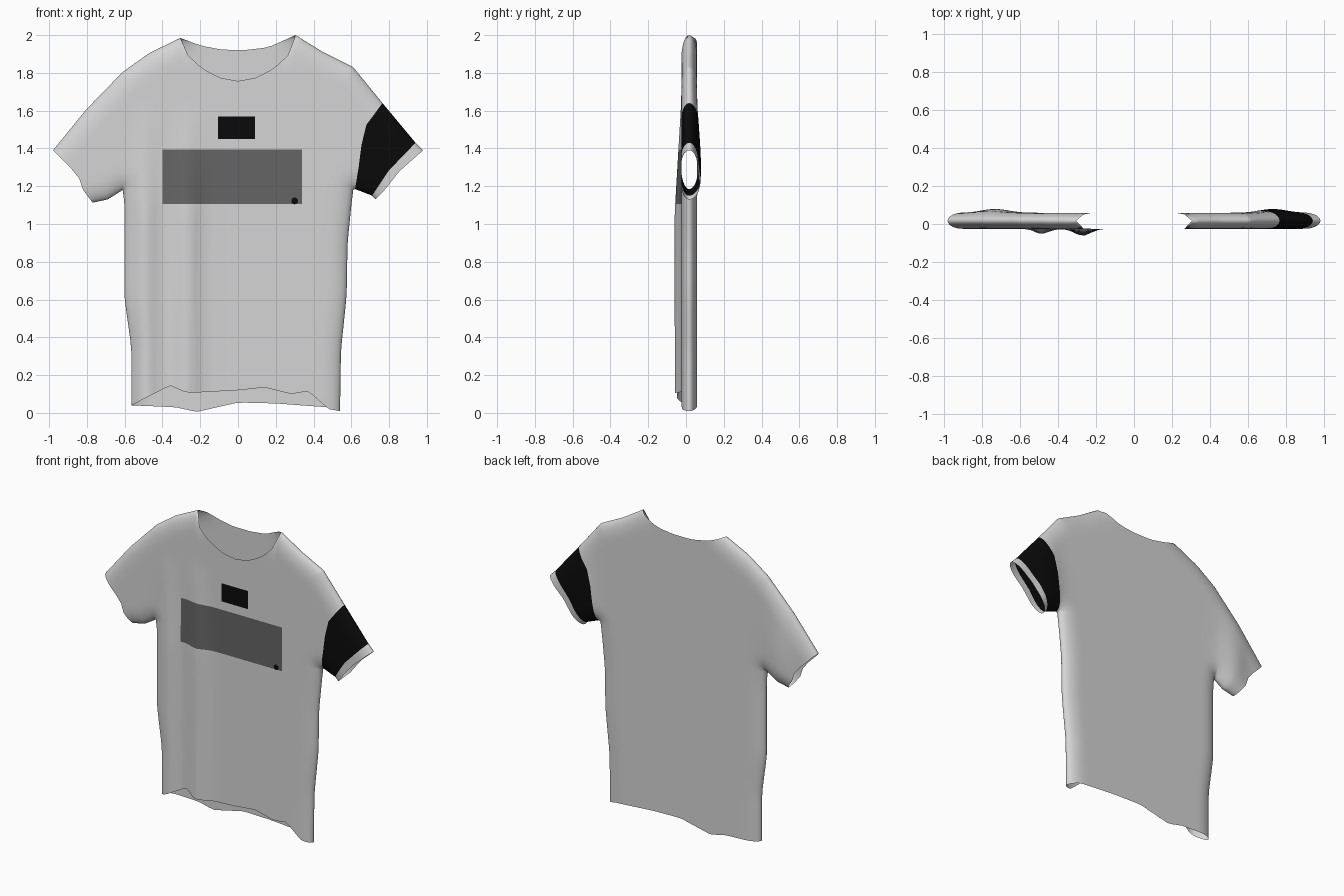
import bpy, bmesh, math
from mathutils import Vector

if "Cube" in bpy.data.objects:
    bpy.data.objects.remove(bpy.data.objects["Cube"])


def material(name, v):
    m = bpy.data.materials.new(name)
    m.diffuse_color = (v, v, v, 1)
    m.use_nodes = True
    m.node_tree.nodes["Principled BSDF"].inputs["Base Color"].default_value = m.diffuse_color
    return m


MATS = [material("light_grey_cloth", 0.66), material("dark_grey_print", 0.13),
        material("black_print", 0.003)]


def lerp_table(table, t):
    """Piecewise linear lookup in (key, value) pairs."""
    if t <= table[0][0]:
        return table[0][1]
    for (a, va), (b, vb) in zip(table, table[1:]):
        if t <= b:
            return va + (vb - va) * (t - a) / (b - a)
    return table[-1][1]


def along(points, v):
    """Point at fraction v of a polyline, by index."""
    k = min(int(v * (len(points) - 1)), len(points) - 2)
    return Vector(points[k]).lerp(Vector(points[k + 1]), v * (len(points) - 1) - k)


# Outline of the torso
ARMPIT = 1.18
LEFT = [(0, -.565), (.35, -.565), (.6, -.6), (1.1, -.6), (ARMPIT, -.61)]
RIGHT = [(0, .54), (.33, .545), (.62, .575), (.9, .58), (1.1, .6), (ARMPIT, .61)]
SHOULDER_L = [(-.61, 1.805), (-.47, 1.905), (-.305, 1.985)]
SHOULDER_R = [(.305, 2.0), (.45, 1.91), (.61, 1.83)]
NECK_F = [(-.27, 1.90), (-.2, 1.83), (-.1, 1.775), (0, 1.757),
          (.1, 1.775), (.2, 1.83), (.27, 1.90)]
NECK_B = [(-.2, 1.945), (-.08, 1.922), (.05, 1.922), (.16, 1.935)]
HEM_F = [(-.565, .04), (-.36, .145), (-.27, .105), (0, .12), (.14, .135),
         (.28, .10), (.37, .115), (.48, .02), (.54, .01)]
HEM_B = [(-.565, .04), (-.33, .03), (-.22, .005), (0, .055), (.2, .05),
         (.47, .03), (.54, .01)]

# Sleeves: lines from the top seam to the underarm, from armhole to cuff
SLEEVE_L = [[(-.61, 1.805), (-.61, ARMPIT)],
            [(-.80, 1.61), (-.75, 1.36), (-.69, 1.13)],
            [(-.98, 1.39), (-.88, 1.29), (-.84, 1.24), (-.82, 1.18), (-.77, 1.113)]]
SLEEVE_R = [[(.61, 1.83), (.61, ARMPIT)],
            [(.765, 1.64), (.68, 1.525), (.654, 1.42), (.64, 1.31), (.62, 1.185)],
            [(.94, 1.43), (.80, 1.285), (.71, 1.15)],
            [(.98, 1.39), (.855, 1.28), (.776, 1.18), (.728, 1.13)]]

# Closed seams, where front and back meet
SEAMS = [[(x, z) for z, x in LEFT], [(x, z) for z, x in RIGHT], SHOULDER_L, SHOULDER_R]
for s in (SLEEVE_L, SLEEVE_R):
    SEAMS += [[line[0] for line in s], [line[-1] for line in s]]
SEGMENTS = [(Vector(a), Vector(b)) for s in SEAMS for a, b in zip(s, s[1:])]


def seam_distance(p):
    best = 9
    for a, b in SEGMENTS:
        d = b - a
        t = max(0, min(1, (p - a).dot(d) / d.dot(d)))
        best = min(best, (p - a - d * t).length)
    return best


def bell(x, centre, width):
    return math.exp(-((x - centre) / width) ** 2)


def place(p, side):
    """Lift an outline point (x, z) to the front (-1) or back (+1) cloth."""
    k = 1 - min(seam_distance(p) / 0.11, 1)
    puff = math.sqrt(max(0, 1 - k * k))
    depth = 0.042
    if side < 0:    # soft vertical folds on the front
        fade = max(0, min(1, (1.65 - p.y) / 0.6))
        depth += fade * (0.036 * bell(p.x, -.27, .06) + 0.026 * bell(p.x, -.49, .06))
    else:           # fuller back of the sleeves
        depth += 0.02 * bell(abs(p.x), .73, .1) * bell(p.y, 1.3, .25)
    return (p.x, 0.017 + side * depth * puff, p.y)


def panel(bm, grid, side, mats):
    """Grid of outline points into cloth faces; mats gives a material per row."""
    vs = [[bm.verts.new(place(p, side)) for p in row] for row in grid]
    for i in range(len(vs) - 1):
        for j in range(len(vs[0]) - 1):
            f = bm.faces.new((vs[i][j], vs[i][j + 1], vs[i + 1][j + 1], vs[i + 1][j]))
            f.material_index = mats[i]
            f.normal_update()
            if f.normal.y * side < 0:
                f.normal_flip()


ROWS = 24
EASE = [(1 - math.cos(math.pi * k / ROWS)) / 2 for k in range(ROWS + 1)]
US = [math.sin(math.pi / 2 * k / 21) for k in range(-21, 22)]


def torso(side):
    top = SHOULDER_L + (NECK_F if side < 0 else NECK_B) + SHOULDER_R
    hem = HEM_F if side < 0 else HEM_B
    grid = []
    for u in US:
        f = (u + 1) / 2
        low = lerp_table(hem, -.565 + 1.105 * f)
        high = lerp_table(top, 0.61 * u)
        zs = [low + (ARMPIT - low) * k / 20 for k in range(20)]
        zs += [ARMPIT + (high - ARMPIT) * e for e in EASE]
        grid.append([Vector((lerp_table(LEFT, z) * (1 - f) + lerp_table(RIGHT, z) * f, z))
                     for z in zs])
    return grid


def sleeve(lines, steps=6):
    grid = [[along(lines[0], e) for e in EASE]]
    for a, b in zip(lines, lines[1:]):
        for s in range(1, steps + 1):
            grid.append([along(a, e).lerp(along(b, e), s / steps) for e in EASE])
    return grid


# Shirt: torso and both sleeves, front and back
bm = bmesh.new()
for side in (-1, 1):
    panel(bm, torso(side), side, [0] * len(US))
    panel(bm, sleeve(SLEEVE_L), side, [0] * 12)
    panel(bm, sleeve(SLEEVE_R), side, [0] * 6 + [2] * 6 + [0] * 6)
bmesh.ops.remove_doubles(bm, verts=bm.verts, dist=0.0004)

# Chest print: cut the front along the borders, then colour by position
PRINTS = [(-.40, .34, 1.105, 1.395, 1), (-.105, .09, 1.45, 1.57, 2)]
for x0, x1, z0, z1, mat in PRINTS:
    for co, no in (((x0, 0, 0), (1, 0, 0)), ((x1, 0, 0), (1, 0, 0)),
                   ((0, 0, z0), (0, 0, 1)), ((0, 0, z1), (0, 0, 1))):
        front = [f for f in bm.faces if f.calc_center_median().y < 0
                 and abs(f.calc_center_median().x) < .55]
        geom = front + list({e for f in front for e in f.edges}) \
            + list({v for f in front for v in f.verts})
        bmesh.ops.bisect_plane(bm, geom=geom, dist=1e-5, plane_co=co, plane_no=no)
    for f in bm.faces:
        c = f.calc_center_median()
        if c.y < 0 and x0 < c.x < x1 and z0 < c.z < z1:
            f.material_index = mat

mesh = bpy.data.meshes.new("shirt")
bm.to_mesh(mesh)
bm.free()
for m in MATS:
    mesh.materials.append(m)
for p in mesh.polygons:
    p.use_smooth = True
shirt = bpy.data.objects.new("shirt", mesh)
bpy.context.collection.objects.link(shirt)

# Small round mark at the corner of the print
bpy.ops.mesh.primitive_circle_add(vertices=16, radius=0.018, fill_type='NGON',
                                  location=(.30, -.029, 1.122),
                                  rotation=(math.pi / 2, 0, 0))
dot = bpy.context.object
dot.name = "print_dot"
dot.data.materials.append(MATS[2])
